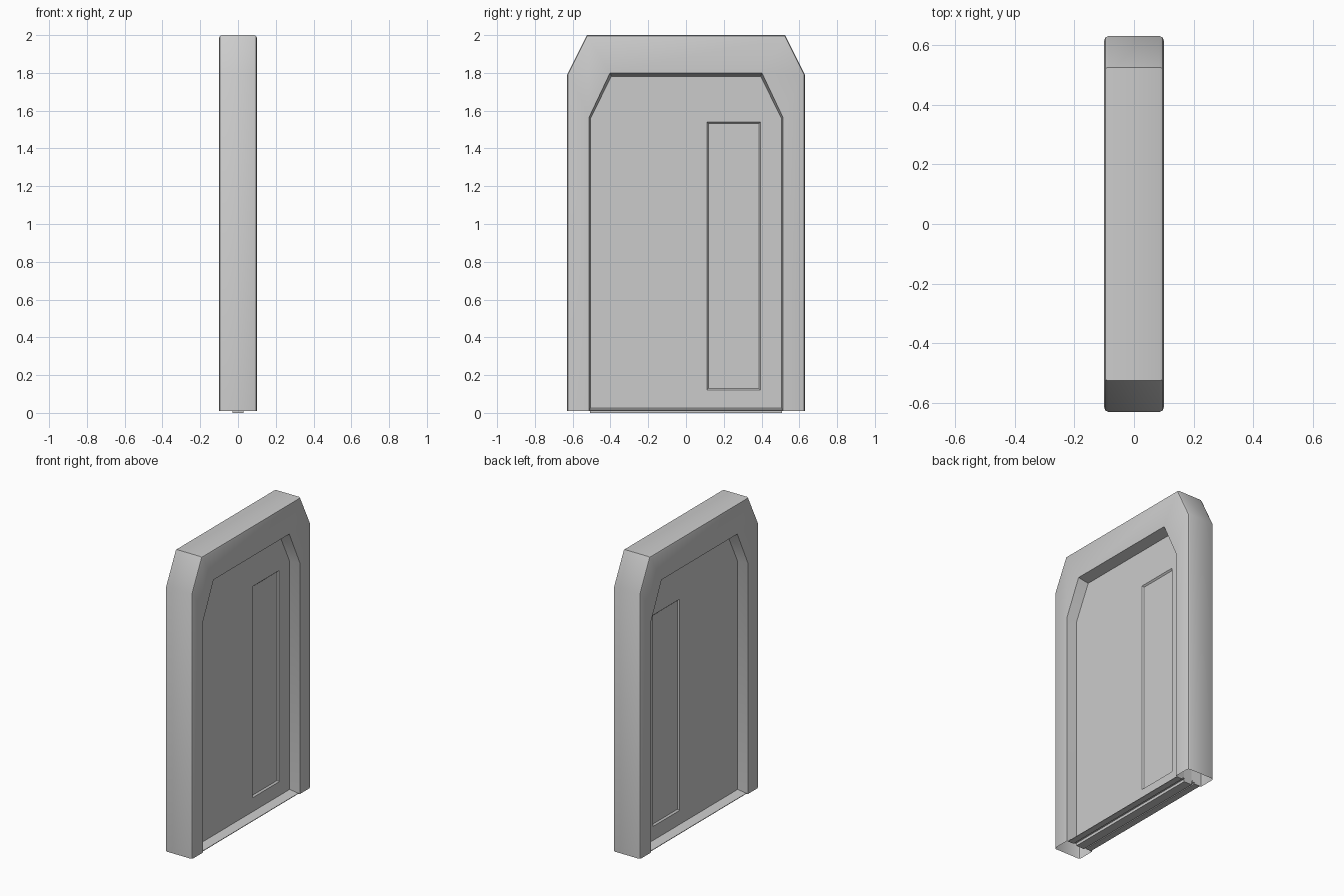
import bpy, bmesh

if "Cube" in bpy.data.objects:
    bpy.data.objects.remove(bpy.data.objects["Cube"])


def make_object(name, bm):
    bmesh.ops.recalc_face_normals(bm, faces=bm.faces)
    mesh = bpy.data.meshes.new(name)
    bm.to_mesh(mesh)
    bm.free()
    ob = bpy.data.objects.new(name, mesh)
    bpy.context.collection.objects.link(ob)
    bpy.context.view_layer.objects.active = ob
    ob.select_set(True)
    return ob


def loft(name, rings, closed=True, caps=True):
    """Join equal-length rings of points with quads."""
    bm = bmesh.new()
    rows = [[bm.verts.new(p) for p in ring] for ring in rings]
    n = len(rows[0])
    for a, b in zip(rows, rows[1:]):
        for i in range(n if closed else n - 1):
            j = (i + 1) % n
            bm.faces.new((a[i], a[j], b[j], b[i]))
    if caps:
        bm.faces.new(rows[0])
        bm.faces.new(rows[-1])
    return make_object(name, bm)


def arch(half_width, shoulder, top_half, top, bottom, x):
    """Doorway outline with cut-off corners, at depth x."""
    half = [(half_width, bottom), (half_width, shoulder), (top_half, top)]
    pts = [(x, -y, z) for y, z in half]
    return pts + [(x, y, z) for y, z in reversed(half)]


def outer(inset, x):
    return arch(0.63 - inset, 1.79 - 0.23 * inset, 0.525 - 0.6 * inset,
                2.0 - inset, 0.01, x)


# Frame: hollow shell, open underneath, with rounded outer edges
half_section = [
    arch(0.505, 1.56, 0.395, 1.782, 0.01, 0.03),
    arch(0.513, 1.565, 0.402, 1.80, 0.01, 0.10),
    outer(0.015, 0.10), outer(0.0045, 0.0955), outer(0.0, 0.085),
]
mirrored = [[(-x, y, z) for x, y, z in ring] for ring in reversed(half_section)]
frame = loft("door_frame", half_section + mirrored, closed=False, caps=False)
bpy.ops.object.select_all(action='DESELECT')
frame.select_set(True)
bpy.context.view_layer.objects.active = frame
bpy.ops.object.shade_smooth_by_angle(angle=0.55)

# Door leaf
door = loft("door_leaf", [arch(0.507, 1.561, 0.396, 1.784, 0.0, x)
                          for x in (-0.03, 0.03)])


# Shallow bevelled panel recess on both faces of the leaf
def panel_ring(x, inset):
    y0, y1, z0, z1 = 0.11 + inset, 0.395 - inset, 0.12 + inset, 1.54 - inset
    return [(x, y0, z0), (x, y1, z0), (x, y1, z1), (x, y0, z1)]


for side in (-1, 1):
    cutter = loft("panel_cutter", [panel_ring(side * 0.02, 0.009),
                                   panel_ring(side * 0.03, 0.0),
                                   panel_ring(side * 0.04, 0.0)])
    cutter.hide_render = True
    mod = door.modifiers.new("panel_recess", 'BOOLEAN')
    mod.operation = 'DIFFERENCE'
    mod.solver = 'EXACT'
    mod.object = cutter
    bpy.context.view_layer.objects.active = door
    bpy.ops.object.modifier_apply(modifier=mod.name)
    bpy.data.objects.remove(cutter)

# Sloped sills with a groove beneath, one on each side of the leaf
sill = [(0.03, 0.026), (0.09, 0.014), (0.09, 0.01),
        (0.048, 0.01), (0.048, 0.018), (0.03, 0.018)]
for side, label in ((-1, "left"), (1, "right")):
    loft("sill_" + label, [[(side * x, y, z) for x, z in sill]
                           for y in (-0.512, 0.512)])
